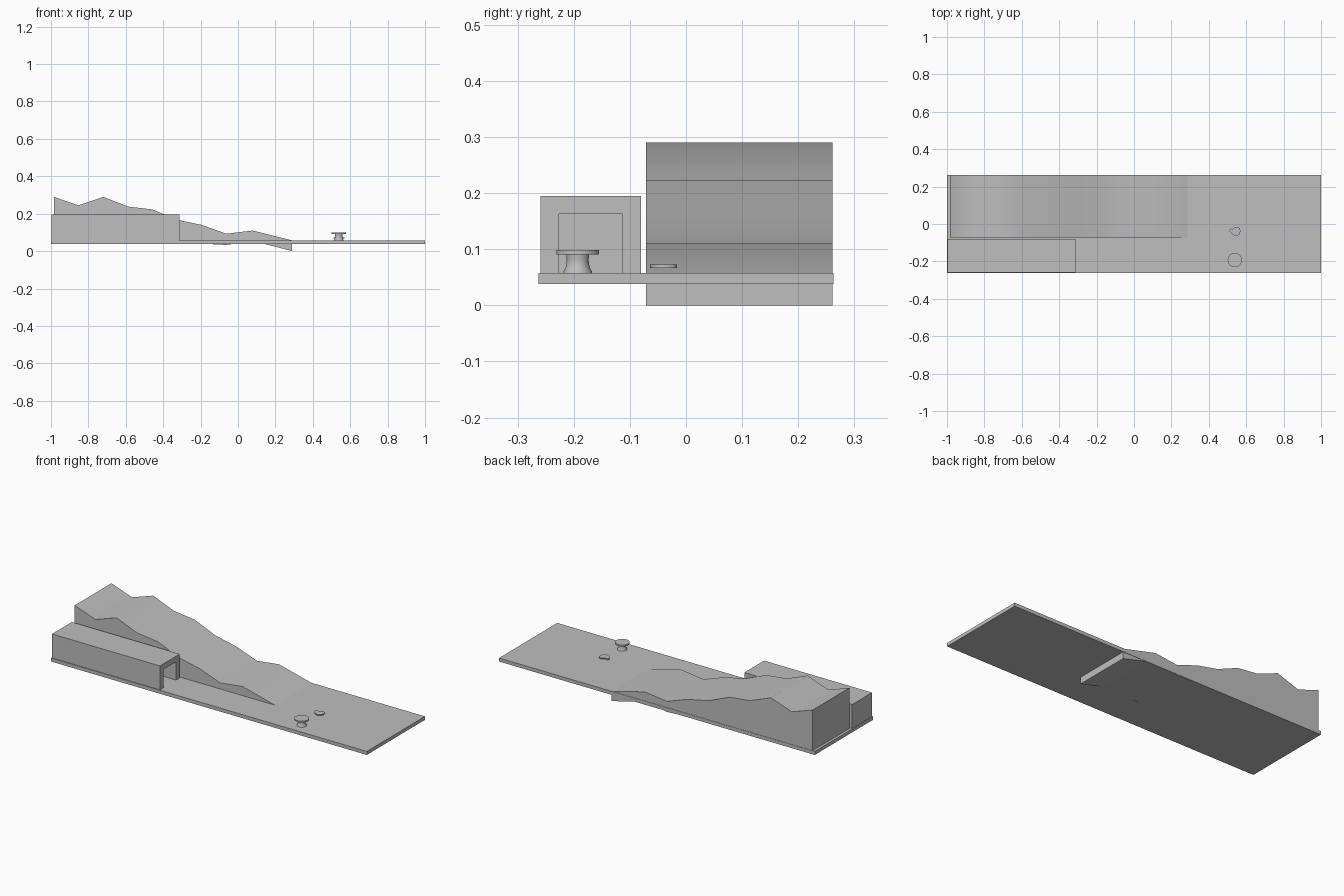
import bpy, bmesh
from math import cos, sin, tau

cube = bpy.data.objects.get("Cube")
if cube:
    bpy.data.objects.remove(cube, do_unlink=True)

grey = bpy.data.materials.new("plain_grey")
grey.use_nodes = True
grey.diffuse_color = (0.52, 0.52, 0.52, 1)
grey.node_tree.nodes["Principled BSDF"].inputs["Base Color"].default_value = (0.52, 0.52, 0.52, 1)


def finish(name, bm, smooth=None):
    """Turn a bmesh into a named grey object."""
    bmesh.ops.recalc_face_normals(bm, faces=bm.faces)
    mesh = bpy.data.meshes.new(name)
    bm.to_mesh(mesh)
    bm.free()
    mesh.materials.append(grey)
    obj = bpy.data.objects.new(name, mesh)
    bpy.context.collection.objects.link(obj)
    if smooth:
        bpy.ops.object.select_all(action='DESELECT')
        obj.select_set(True)
        bpy.context.view_layer.objects.active = obj
        bpy.ops.object.shade_smooth_by_angle(angle=smooth)
    return obj


def prism(bm, points, direction):
    """Extrude a closed outline along a direction."""
    face = bm.faces.new([bm.verts.new(p) for p in points])
    ext = bmesh.ops.extrude_face_region(bm, geom=[face], use_keep_orig=True)
    moved = [v for v in ext["geom"] if isinstance(v, bmesh.types.BMVert)]
    bmesh.ops.translate(bm, vec=direction, verts=moved)


# Ground slab
bm = bmesh.new()
prism(bm, [(-1, -0.263, 0.038), (1, -0.263, 0.038), (1, 0.263, 0.038), (-1, 0.263, 0.038)],
      (0, 0, 0.02))
finish("ground_slab", bm)

# Hill: one ridge profile swept across the back half
ridge = [(-0.985, 0.29), (-0.853, 0.245), (-0.72, 0.29), (-0.588, 0.238), (-0.458, 0.223),
         (-0.327, 0.168), (-0.194, 0.14), (-0.062, 0.093), (0.078, 0.11), (0.29, 0.057)]
underside = [(0.29, 0), (0.078, 0.055), (-0.062, 0.033), (-0.194, 0.04), (-0.985, 0.045)]
bm = bmesh.new()
prism(bm, [(x, -0.071, z) for x, z in ridge + underside], (0, 0.332, 0))
finish("hill", bm, smooth=0.75)

# Shed: arch of two walls and a roof, closed at the far end
arch = [(-0.259, 0.05), (-0.259, 0.195), (-0.08, 0.195), (-0.08, 0.05),
        (-0.113, 0.05), (-0.113, 0.163), (-0.226, 0.163), (-0.226, 0.05)]
bm = bmesh.new()
prism(bm, [(-0.997, y, z) for y, z in arch], (0.684, 0, 0))
finish("shed_walls_and_roof", bm)
bm = bmesh.new()
prism(bm, [(-0.997, y, z) for y, z in arch[4:]], (0.033, 0, 0))
finish("shed_end_wall", bm)

# Round table with a flared foot
SIDES = 32
profile = [(0.026, 0.055), (0.0255, 0.06), (0.022, 0.066), (0.02, 0.074), (0.0195, 0.082),
           (0.0205, 0.091), (0.038, 0.091), (0.038, 0.099)]
bm = bmesh.new()
rings = [[bm.verts.new((0.539 + r * cos(tau * i / SIDES), -0.193 + r * sin(tau * i / SIDES), z))
          for i in range(SIDES)] for r, z in profile]
for low, high in zip(rings, rings[1:]):
    for i in range(SIDES):
        j = (i + 1) % SIDES
        bm.faces.new((low[i], low[j], high[j], high[i]))
bm.faces.new(rings[0])
bm.faces.new(rings[-1])
finish("round_table", bm, smooth=0.6)

# Thin rounded plate with a notch on one corner
outline = [(0.511, -0.03), (0.517, -0.025), (0.53, -0.026), (0.536, -0.02), (0.545, -0.016),
           (0.557, -0.016), (0.566, -0.023), (0.569, -0.037), (0.567, -0.05), (0.559, -0.059),
           (0.546, -0.064), (0.533, -0.06), (0.52, -0.05), (0.512, -0.04)]
bm = bmesh.new()
prism(bm, [(x, y, 0.067) for x, y in outline], (0, 0, 0.006))
finish("notched_plate", bm, smooth=0.7)
